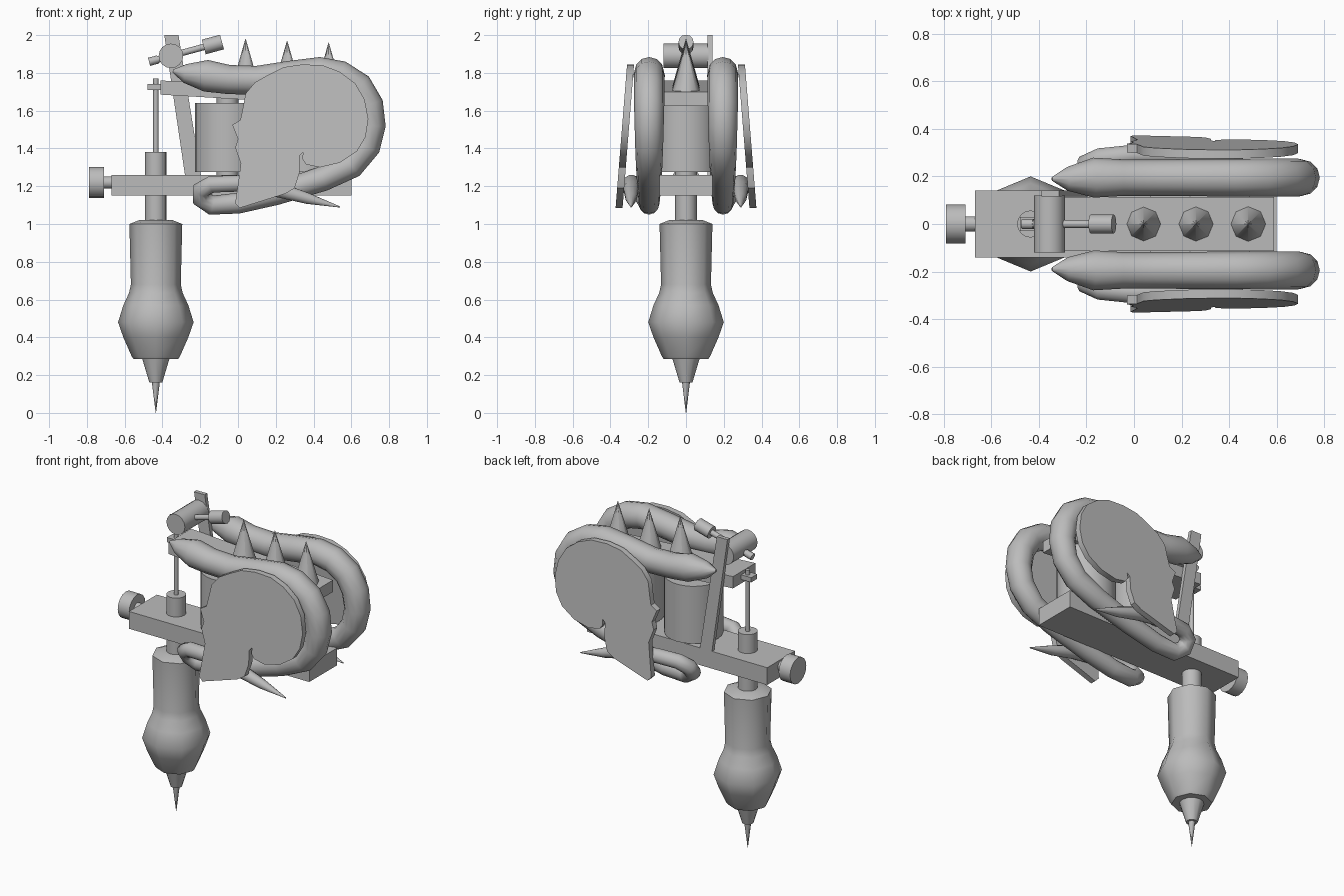
import bpy, bmesh, math
from mathutils import Vector

if "Cube" in bpy.data.objects:
    bpy.data.objects.remove(bpy.data.objects["Cube"])

steel = bpy.data.materials.new("steel grey")
steel.diffuse_color = (0.5, 0.5, 0.5, 1)
steel.use_nodes = True
steel.node_tree.nodes["Principled BSDF"].inputs["Base Color"].default_value = steel.diffuse_color


def finish(ob, angle=None):
    ob.data.materials.clear()
    ob.data.materials.append(steel)
    if angle:
        bpy.ops.object.select_all(action='DESELECT')
        ob.select_set(True)
        bpy.context.view_layer.objects.active = ob
        bpy.ops.object.shade_smooth_by_angle(angle=math.radians(angle))
    return ob


def from_bmesh(name, bm, angle=None):
    bmesh.ops.recalc_face_normals(bm, faces=bm.faces)
    me = bpy.data.meshes.new(name)
    bm.to_mesh(me)
    bm.free()
    ob = bpy.data.objects.new(name, me)
    bpy.context.collection.objects.link(ob)
    return finish(ob, angle)


def rod(name, start, end, r1, r2=None, sides=16, angle=50):
    """Cylinder or cone between two points."""
    a, b = Vector(start), Vector(end)
    bm = bmesh.new()
    bmesh.ops.create_cone(bm, cap_ends=True, segments=sides, radius1=r1,
                          radius2=r1 if r2 is None else r2, depth=(b - a).length)
    rot = (b - a).to_track_quat('Z', 'Y').to_matrix()
    for v in bm.verts:
        v.co = rot @ v.co + (a + b) / 2
    return from_bmesh(name, bm, angle)


def prism(name, outline, y0, y1, lean=0, z_ref=0, angle=None):
    """Extrude an x-z outline along y; lean shifts y with height."""
    bm = bmesh.new()
    rings = [[bm.verts.new((x, y + lean * (z_ref - z), z)) for x, z in outline]
             for y in (y0, y1)]
    for ring in rings:
        bm.faces.new(ring)
    n = len(outline)
    for i in range(n):
        j = (i + 1) % n
        bm.faces.new((rings[0][i], rings[0][j], rings[1][j], rings[1][i]))
    return from_bmesh(name, bm, angle)


def block(name, x0, x1, y, z0, z1):
    return prism(name, [(x0, z0), (x1, z0), (x1, z1), (x0, z1)], -y, y)


def lathe(name, cx, profile, sides, angle):
    bm = bmesh.new()
    rings = [[bm.verts.new((cx + r * math.cos(math.tau * i / sides),
                            r * math.sin(math.tau * i / sides), z))
              for i in range(sides)] for r, z in profile]
    for lo, hi in zip(rings, rings[1:]):
        for i in range(sides):
            j = (i + 1) % sides
            bm.faces.new((lo[i], lo[j], hi[j], hi[i]))
    bm.faces.new(rings[0])
    bm.faces.new(rings[-1])
    return from_bmesh(name, bm, angle)


# Grip, tip and needle column
CX = -0.435
rod("needle", (CX, 0, 0.17), (CX, 0, 0), 0.022, 0.001, 8)
rod("grip_tip", (CX, 0, 0.16), (CX, 0, 0.30), 0.034, 0.076, 12)
lathe("grip", CX, [(0.118, 0.285), (0.128, 0.30), (0.172, 0.40), (0.2, 0.48),
                   (0.172, 0.57), (0.142, 0.635), (0.132, 0.68), (0.14, 1.0),
                   (0.09, 1.02)], 8, 50)
rod("tube", (CX, 0, 1.0), (CX, 0, 1.38), 0.057)
rod("needle_bar", (CX, 0, 1.37), (CX, 0, 1.77), 0.014, sides=8)
block("needle_clip", -0.48, -0.40, 0.03, 1.71, 1.74)

# Frame and clamp screw
block("frame_base", -0.67, 0.6, 0.14, 1.15, 1.26)
rod("clamp_shaft", (-0.72, 0, 1.22), (-0.66, 0, 1.22), 0.032)
rod("clamp_knob", (-0.79, 0, 1.22), (-0.71, 0, 1.22), 0.082)
prism("side_plate", [(-0.275, 1.22), (-0.19, 1.22), (-0.315, 2.0), (-0.39, 2.0)],
      0.115, 0.14)

# Magnet coils with cores
for x, top in ((-0.055, 1.64), (0.36, 1.625)):
    rod("coil", (x, 0, 1.275), (x, 0, top), 0.172, sides=24)
    rod("coil_core", (x, 0, 1.25), (x, 0, top + 0.045), 0.058)

# Sloping armature bar with spikes
prism("armature_bar", [(-0.41, 1.685), (0.59, 1.625), (0.59, 1.70), (-0.41, 1.76)],
      -0.113, 0.113)
for x, top in ((0.04, 1.98), (0.26, 1.97), (0.48, 1.96)):
    rod("spike", (x, 0, top - 0.26), (x, 0, top), 0.075, 0.001, 8)

# Contact post and its screw
rod("contact_post", (-0.355, -0.12, 1.89), (-0.355, 0.12, 1.89), 0.065)
P, D = Vector((-0.355, 0, 1.89)), Vector((0.965, 0, 0.262))
rod("contact_screw", P - D * 0.09, P + D * 0.21, 0.017, sides=12)
rod("contact_nut", P - D * 0.12, P - D * 0.07, 0.022, sides=8)
rod("contact_knob", P + D * 0.18, P + D * 0.28, 0.04, sides=12)

# Horn path: x, y, z, radius
HORN = [(-0.345, 0.19, 1.81, 0.008), (-0.28, 0.19, 1.797, 0.05),
        (-0.17, 0.195, 1.785, 0.084), (-0.05, 0.195, 1.765, 0.077),
        (0.1, 0.195, 1.76, 0.077), (0.27, 0.195, 1.785, 0.078),
        (0.43, 0.195, 1.805, 0.079), (0.54, 0.195, 1.785, 0.08),
        (0.635, 0.195, 1.725, 0.08), (0.69, 0.195, 1.63, 0.08),
        (0.705, 0.195, 1.52, 0.077), (0.68, 0.195, 1.41, 0.074),
        (0.60, 0.195, 1.31, 0.07), (0.45, 0.195, 1.24, 0.066),
        (0.2, 0.195, 1.16, 0.06), (0.0, 0.195, 1.11, 0.055),
        (-0.14, 0.195, 1.10, 0.052), (-0.195, 0.215, 1.135, 0.05),
        (-0.195, 0.25, 1.18, 0.048), (-0.14, 0.275, 1.21, 0.046),
        (0.0, 0.29, 1.215, 0.045), (0.2, 0.29, 1.185, 0.042),
        (0.37, 0.29, 1.135, 0.03), (0.54, 0.29, 1.09, 0.003)]

# Skull-shaped side plate outline
SKULL = [(0.04, 1.69), (0.09, 1.75), (0.16, 1.79), (0.24, 1.83), (0.34, 1.845),
         (0.45, 1.84), (0.54, 1.805), (0.62, 1.745), (0.67, 1.66), (0.69, 1.555),
         (0.675, 1.46), (0.63, 1.385), (0.54, 1.325), (0.435, 1.30),
         (0.36, 1.315), (0.34, 1.345), (0.345, 1.38), (0.325, 1.36),
         (0.325, 1.27), (0.30, 1.19), (0.25, 1.16), (0.01, 1.085),
         (-0.015, 1.11), (0.0, 1.21), (0.015, 1.32), (-0.015, 1.405),
         (0.0, 1.45), (-0.03, 1.525), (0.012, 1.55), (0.025, 1.61)]


def horn(side):
    cu = bpy.data.curves.new("horn", 'CURVE')
    cu.dimensions = '3D'
    cu.bevel_depth = 1
    cu.bevel_resolution = 4
    cu.use_fill_caps = True
    sp = cu.splines.new('POLY')
    sp.points.add(len(HORN) - 1)
    for p, (x, y, z, r) in zip(sp.points, HORN):
        p.co = (x, y * side, z, 1)
        p.radius = r
    ob = bpy.data.objects.new("horn", cu)
    bpy.context.collection.objects.link(ob)
    bpy.ops.object.select_all(action='DESELECT')
    ob.select_set(True)
    bpy.context.view_layer.objects.active = ob
    bpy.ops.object.convert(target='MESH')
    finish(bpy.context.view_layer.objects.active, 60)


for side in (-1, 1):
    horn(side)
    prism("skull_plate", SKULL, side * 0.275, side * 0.312,
          lean=side * 0.08, z_ref=1.845, angle=30)
